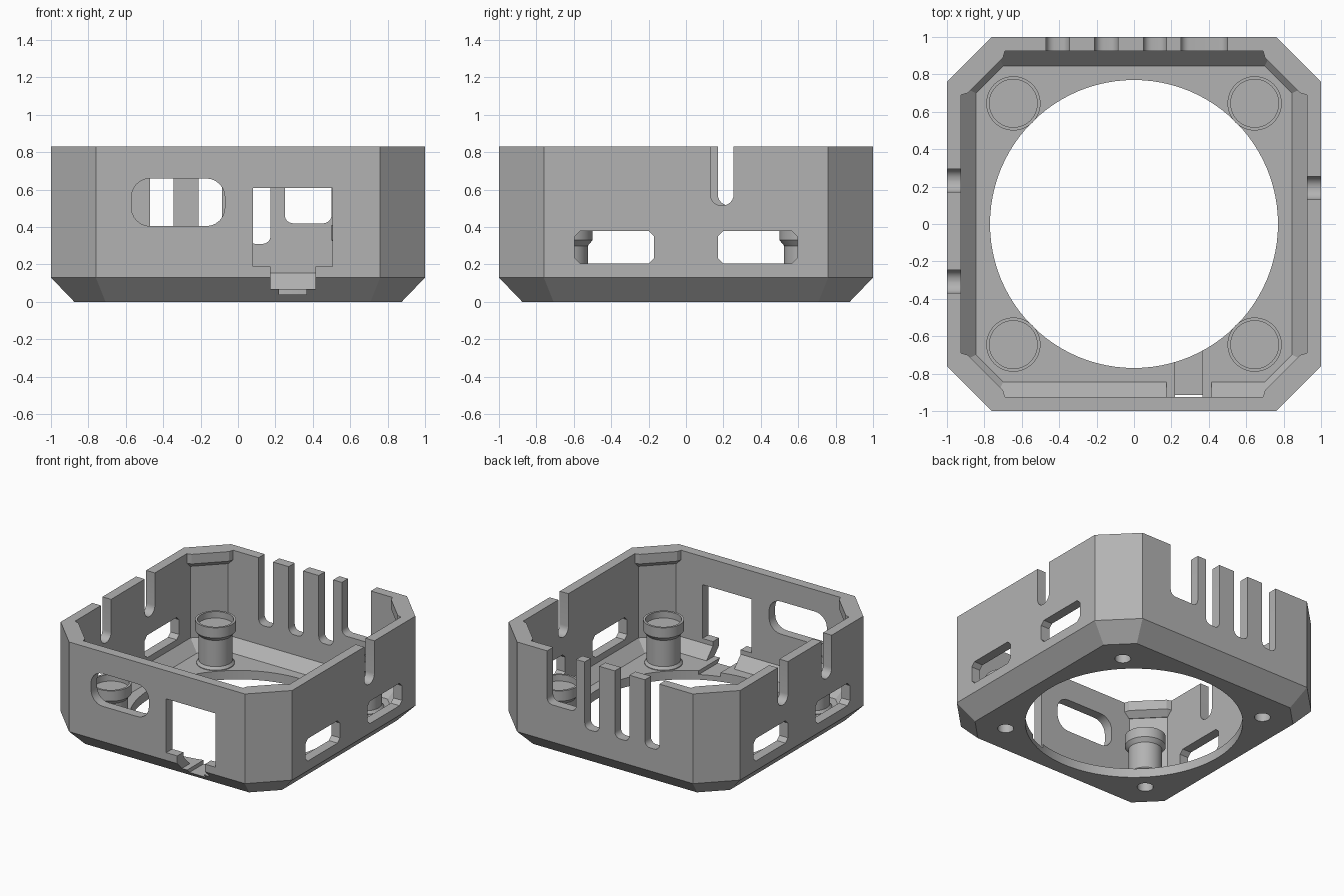
import bpy, bmesh
from math import pi, cos, sin, radians
from mathutils import Matrix, Vector

if "Cube" in bpy.data.objects:
    bpy.data.objects.remove(bpy.data.objects["Cube"])

grey = bpy.data.materials.new("plain grey")
grey.use_nodes = True
grey.diffuse_color = (0.45, 0.45, 0.45, 1)
grey.node_tree.nodes["Principled BSDF"].inputs["Base Color"].default_value = grey.diffuse_color

TOP, FLOOR = 0.83, 0.07


def loft(name, rings):
    """Solid made by joining rings of equal point count, capped at both ends."""
    bm = bmesh.new()
    loops = [[bm.verts.new(p) for p in ring] for ring in rings]
    for a, b in zip(loops, loops[1:]):
        for i in range(len(a)):
            j = (i + 1) % len(a)
            bm.faces.new((a[i], a[j], b[j], b[i]))
    bm.faces.new(loops[0][::-1])
    bm.faces.new(loops[-1])
    bmesh.ops.recalc_face_normals(bm, faces=bm.faces)
    mesh = bpy.data.meshes.new(name)
    bm.to_mesh(mesh)
    bm.free()
    mesh.materials.append(grey)
    obj = bpy.data.objects.new(name, mesh)
    bpy.context.collection.objects.link(obj)
    return obj


def octagon(half, corner, z):
    h, c = half, corner
    return [(h, -c, z), (h, c, z), (c, h, z), (-c, h, z),
            (-h, c, z), (-h, -c, z), (-c, -h, z), (c, -h, z)]


def circle(x, y, r, z, n=48):
    return [(x + r * cos(2 * pi * i / n), y + r * sin(2 * pi * i / n), z) for i in range(n)]


def rounded(u0, u1, v0, v1, r, seg):
    """Rectangle outline with rounded corners, or chamfered when seg is 1."""
    pts = []
    for k, (u, v) in enumerate([(u1 - r, v1 - r), (u0 + r, v1 - r), (u0 + r, v0 + r), (u1 - r, v0 + r)]):
        for i in range(seg + 1):
            a = (k + i / seg) * pi / 2
            pts.append((u + r * cos(a), v + r * sin(a)))
    return pts


def opening(u0, u1, v0, v1, side, r=0.0, seg=6, depth=(0.8, 1.1)):
    """Cutter through one wall; side is 'x' or 'y' with a sign."""
    if r:
        outline = rounded(u0, u1, v0, v1, r, seg)
    else:
        outline = [(u0, v0), (u1, v0), (u1, v1), (u0, v1)]
    s = -1 if side[0] == "-" else 1
    if side[1] == "x":
        rings = [[(s * d, u, v) for u, v in outline] for d in depth]
    else:
        rings = [[(u, s * d, v) for u, v in outline] for d in depth]
    return loft("cutter", rings)


def cut(obj, cutter, operation="DIFFERENCE"):
    mod = obj.modifiers.new("cut", "BOOLEAN")
    mod.operation = operation
    mod.solver = "EXACT"
    mod.object = cutter
    bpy.context.view_layer.objects.active = obj
    bpy.ops.object.modifier_apply(modifier=mod.name)
    bpy.data.objects.remove(cutter)


def smooth(obj):
    bpy.ops.object.select_all(action="DESELECT")
    obj.select_set(True)
    bpy.context.view_layer.objects.active = obj
    bpy.ops.object.shade_smooth_by_angle(angle=radians(25))


# Eight-sided tray with bevelled foot and hollow inside
housing = loft("housing", [octagon(0.875, 0.708, 0), octagon(1, 0.76, 0.13), octagon(1, 0.76, TOP)])
cut(housing, loft("cutter", [octagon(0.845, 0.70, FLOOR), octagon(0.925, 0.735, 0.155),
                             octagon(0.925, 0.735, 1)]))
cut(housing, loft("cutter", [circle(0, 0, 0.77, z, 96) for z in (-0.1, 0.2)]))

# Front openings: long rounded window, square window, stepped notch and channel
cut(housing, opening(-0.57, -0.07, 0.405, 0.66, "-y", 0.1))
cut(housing, opening(0.08, 0.505, 0.19, 0.61, "-y", depth=(0.9, 1.1)))
cut(housing, opening(0.175, 0.415, FLOOR, 0.25, "-y", depth=(0.84, 1.1)))
cut(housing, opening(0.22, 0.365, 0.04, 0.12, "-y", depth=(0.6, 1.1)))

# Back slots, open at the top
for x0, x1, z0 in [(-0.47, -0.345, 0.31), (-0.21, -0.085, 0.31), (0.05, 0.175, 0.31), (0.25, 0.5, 0.42)]:
    cut(housing, opening(x0, x1, z0, 1.1, "+y", 0.045))

# Side slots, open at the top
for y0, side in [(0.13, "+x"), (0.17, "-x"), (-0.37, "-x")]:
    cut(housing, opening(y0, y0 + 0.125, 0.515, 1.1, side, 0.06))

# Side windows with clipped corners
for side in ("+x", "-x"):
    for y0 in (-0.595, 0.17):
        cut(housing, opening(y0, y0 + 0.425, 0.205, 0.38, side, 0.03, 1))

# Screw holes under the corners
corners = [(sx, sy) for sx in (-1, 1) for sy in (-1, 1)]
for sx, sy in corners:
    cut(housing, loft("cutter", [circle(sx * 0.645, sy * 0.645, 0.057, z, 32) for z in (-0.1, 0.2)]))
smooth(housing)


def pad_ring(reach, side, z):
    """Corner pad outline along the diagonal wall, symmetric about x = y."""
    a = [(0.94, 0.74), (0.925, side), reach]
    return [(x, y, z) for x, y in a] + [(y, x, z) for x, y in a[::-1]]


# Corner posts with collar and cup, and pads under the rim
profile = [(0.135, FLOOR - 0.01), (0.135, FLOOR + 0.005), (0.12, 0.095), (0.12, 0.3), (0.145, 0.33),
           (0.145, 0.41), (0.128, 0.41), (0.128, 0.36)]
for sx, sy in corners:
    name = ("back_" if sy > 0 else "front_") + ("left" if sx > 0 else "right")
    x, y = sx * 0.645, sy * 0.645
    post = loft(name + "_post", [circle(x, y, r, z) for r, z in profile])
    cut(post, loft("cutter", [circle(x, y, 0.057, z, 32) for z in (0, 0.3)]))
    smooth(post)
    pad = loft(name + "_pad", [pad_ring((0.92, 0.735), 0.73, 0.715),
                               pad_ring((0.89, 0.70), 0.69, 0.755),
                               pad_ring((0.89, 0.70), 0.69, TOP)])
    pad.data.transform(Matrix.Diagonal(Vector((sx, sy, 1, 1))))
    if sx * sy < 0:
        pad.data.flip_normals()
